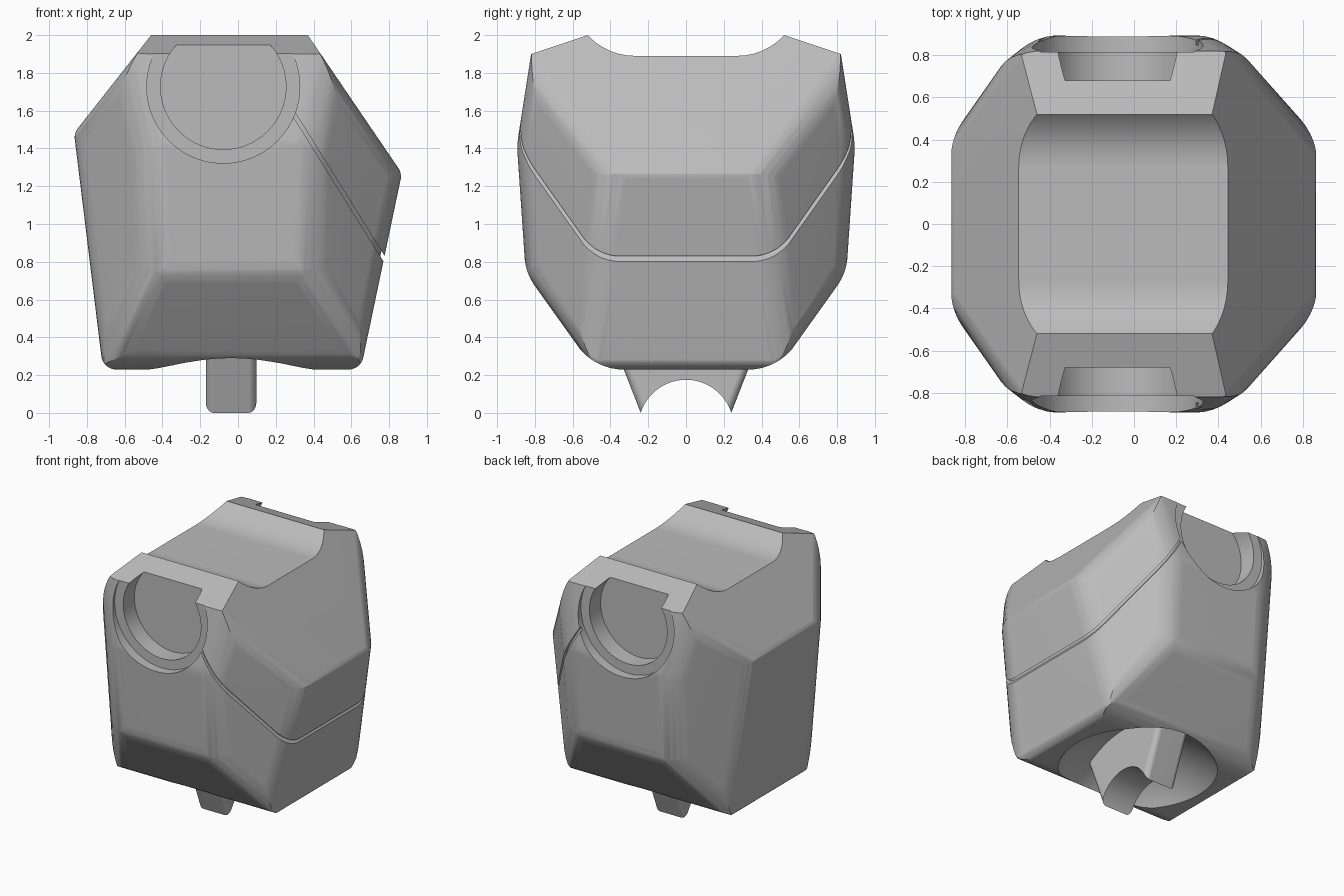
import bpy, bmesh, math
from mathutils import Vector, Matrix

if "Cube" in bpy.data.objects:
    bpy.data.objects.remove(bpy.data.objects["Cube"])

grey = bpy.data.materials.new("plain grey")
grey.use_nodes = True
grey.diffuse_color = (0.5, 0.5, 0.5, 1)
grey.node_tree.nodes["Principled BSDF"].inputs["Base Color"].default_value = (0.5, 0.5, 0.5, 1)


def to_object(name, bm):
    bmesh.ops.recalc_face_normals(bm, faces=bm.faces)
    mesh = bpy.data.meshes.new(name)
    bm.to_mesh(mesh)
    bm.free()
    mesh.materials.append(grey)
    obj = bpy.data.objects.new(name, mesh)
    bpy.context.collection.objects.link(obj)
    return obj


def activate(obj):
    bpy.ops.object.select_all(action='DESELECT')
    obj.select_set(True)
    bpy.context.view_layer.objects.active = obj


def subtract(obj, cutter):
    activate(obj)
    mod = obj.modifiers.new("cut", 'BOOLEAN')
    mod.operation = 'DIFFERENCE'
    mod.solver = 'EXACT'
    mod.object = cutter
    bpy.ops.object.modifier_apply(modifier=mod.name)
    bpy.data.objects.remove(cutter)


def finish(obj):
    activate(obj)
    bpy.ops.object.shade_smooth_by_angle(angle=math.radians(25))
    mod = obj.modifiers.new("even shading", 'WEIGHTED_NORMAL')
    mod.keep_sharp = True


# --- Shell described by flat sides, as (outward normal, distance) ---
def side_plane(a, b, axis, sign=1):
    """Plane through two points of a profile; axis 0 is x-z, axis 1 is y-z."""
    n = Vector((b[1] - a[1], a[0] - b[0])).normalized()
    if n.x * a[0] + n.y * (a[1] - 1) < 0:
        n = -n
    d = n.x * a[0] + n.y * a[1]
    normal = Vector((0, 0, n.y))
    normal[axis] = n.x * sign
    return normal, d


def tilted(x, y, z, d):
    v = Vector((x, y, z))
    return v.normalized(), d / v.length


def fillet(p, q, radius, steps=5):
    """Planes tangent to the rounding between two sides."""
    (n1, d1), (n2, d2) = p, q
    angle = n1.angle(n2)
    result = []
    for i in range(1, steps + 1):
        t = i / (steps + 1)
        a = math.sin((1 - t) * angle) / math.sin(angle)
        b = math.sin(t * angle) / math.sin(angle)
        result.append((n1 * a + n2 * b, a * (d1 - radius) + b * (d2 - radius) + radius))
    return result


def shell_planes():
    bottom = (Vector((0, 0, -1)), -0.23)
    up = [side_plane((-0.46, 2), (-0.865, 1.485), 0), side_plane((0.37, 2), (0.87, 1.265), 0)]
    low = [side_plane((-0.868, 1.48), (-0.715, 0.23), 0), side_plane((0.868, 1.27), (0.65, 0.23), 0)]
    planes = [bottom] + up + low
    for k in range(2):
        planes += fillet(bottom, low[k], 0.08) + fillet(up[k], low[k], 0.08)
    for s in (-1, 1):
        top = side_plane((0.52, 2), (0.82, 1.9), 1, s)
        upper = side_plane((0.82, 1.9), (0.895, 1.42), 1, s)
        lower = side_plane((0.895, 1.42), (0.853, 0.8), 1, s)
        under = side_plane((0.82, 0.7), (0.57, 0.35), 1, s)
        corner = [tilted(-1.3, s, -0.1, 1.40), tilted(1, s, -0.085, 1.18)]
        planes += [top, upper, lower, under] + corner
        planes += fillet(bottom, under, 0.3) + fillet(under, lower, 0.3)
        planes += fillet(lower, upper, 0.5, 3)
        for k in range(2):
            planes += fillet(corner[k], low[k], 0.3) + fillet(corner[k], lower, 0.3)
            planes += fillet(corner[k], upper, 0.3) + fillet(corner[k], under, 0.25)
            planes += fillet(corner[k], up[k], 0.2) + fillet(under, low[k], 0.08)
    return planes


def shell(name, inset=0):
    bm = bmesh.new()
    bmesh.ops.create_cube(bm, size=6)
    for n, d in shell_planes():
        geom = bm.verts[:] + bm.edges[:] + bm.faces[:]
        bmesh.ops.bisect_plane(bm, geom=geom, dist=1e-5, plane_co=n * (d - inset),
                               plane_no=n, clear_outer=True)
        rim = [e for e in bm.edges if e.is_boundary]
        if rim:
            bmesh.ops.holes_fill(bm, edges=rim, sides=0)
    bmesh.ops.remove_doubles(bm, verts=bm.verts, dist=1e-4)
    return to_object(name, bm)


# --- Simple solids for cutting ---
def cylinder(radius, centre, length, axis):
    bm = bmesh.new()
    turn = Matrix.Rotation(math.pi / 2, 4, axis)
    bmesh.ops.create_cone(bm, cap_ends=True, segments=96, radius1=radius, radius2=radius,
                          depth=length, matrix=Matrix.Translation(centre) @ turn)
    return to_object("cutter", bm)


def extruded_x(name, profile, x0, x1):
    bm = bmesh.new()
    face = bm.faces.new([bm.verts.new((x0, y, z)) for y, z in profile])
    moved = bmesh.ops.extrude_face_region(bm, geom=[face])["geom"]
    bmesh.ops.translate(bm, vec=(x1 - x0, 0, 0),
                        verts=[v for v in moved if isinstance(v, bmesh.types.BMVert)])
    return to_object(name, bm)


body = shell("body_shell")

# Seam groove: a thin slanted slab that only bites into the skin
start, end = Vector((0.25, 0, 1.655)), Vector((0.95, 0, 0.533))
run = end - start
bm = bmesh.new()
bmesh.ops.create_cube(bm, size=1, matrix=Matrix.Translation((start + end) / 2)
                      @ Matrix.Rotation(math.atan2(-run.z, run.x), 4, 'Y')
                      @ Matrix.Diagonal((run.length, 3, 0.02, 1)))
seam = to_object("seam_cutter", bm)
subtract(seam, shell("inner_shell", 0.022))
subtract(body, seam)

# Saddle across the top
arc = [(0.27 + 0.34 * math.sin(a), 2.23 - 0.34 * math.cos(a))
       for a in (math.radians(7.5 * i) for i in range(13))]
saddle = arc + [(0.61, 2.6), (-0.61, 2.6)] + [(-y, z) for y, z in reversed(arc)]
subtract(body, extruded_x("saddle_cutter", saddle, -1.5, 1.5))

# Stepped round sockets front and back
for s in (-1, 1):
    subtract(body, cylinder(0.405, (-0.078, s * 1.316, 1.727), 1, 'X'))
    subtract(body, cylinder(0.332, (-0.078, s * 1.18, 1.727), 1, 'X'))

# Shallow dome under the body
bm = bmesh.new()
bmesh.ops.create_uvsphere(bm, u_segments=96, v_segments=64, radius=0.7,
                          matrix=Matrix.Translation((-0.035, 0, -0.19)))
subtract(body, to_object("dome_cutter", bm))
finish(body)

# Peg with tapered ends and an arched foot
taper = [(-0.22, -0.05), (0.22, -0.05), (0.474, 0.6), (-0.474, 0.6)]
peg = extruded_x("bottom_peg", taper, -0.17, 0.097)
bm = bmesh.new()
bm.from_mesh(peg.data)
slanted = [e for e in bm.edges if abs(e.verts[0].co.z - e.verts[1].co.z) > 0.1]
bmesh.ops.bevel(bm, geom=slanted, offset=0.04, segments=5, profile=0.5, affect='EDGES')
bmesh.ops.bisect_plane(bm, geom=bm.verts[:] + bm.edges[:] + bm.faces[:],
                       plane_co=(0, 0, 0), plane_no=(0, 0, -1), clear_outer=True)
bmesh.ops.holes_fill(bm, edges=[e for e in bm.edges if e.is_boundary], sides=0)
bm.to_mesh(peg.data)
bm.free()
subtract(peg, cylinder(0.252, (0, 0, -0.077), 2, 'Y'))
finish(peg)
